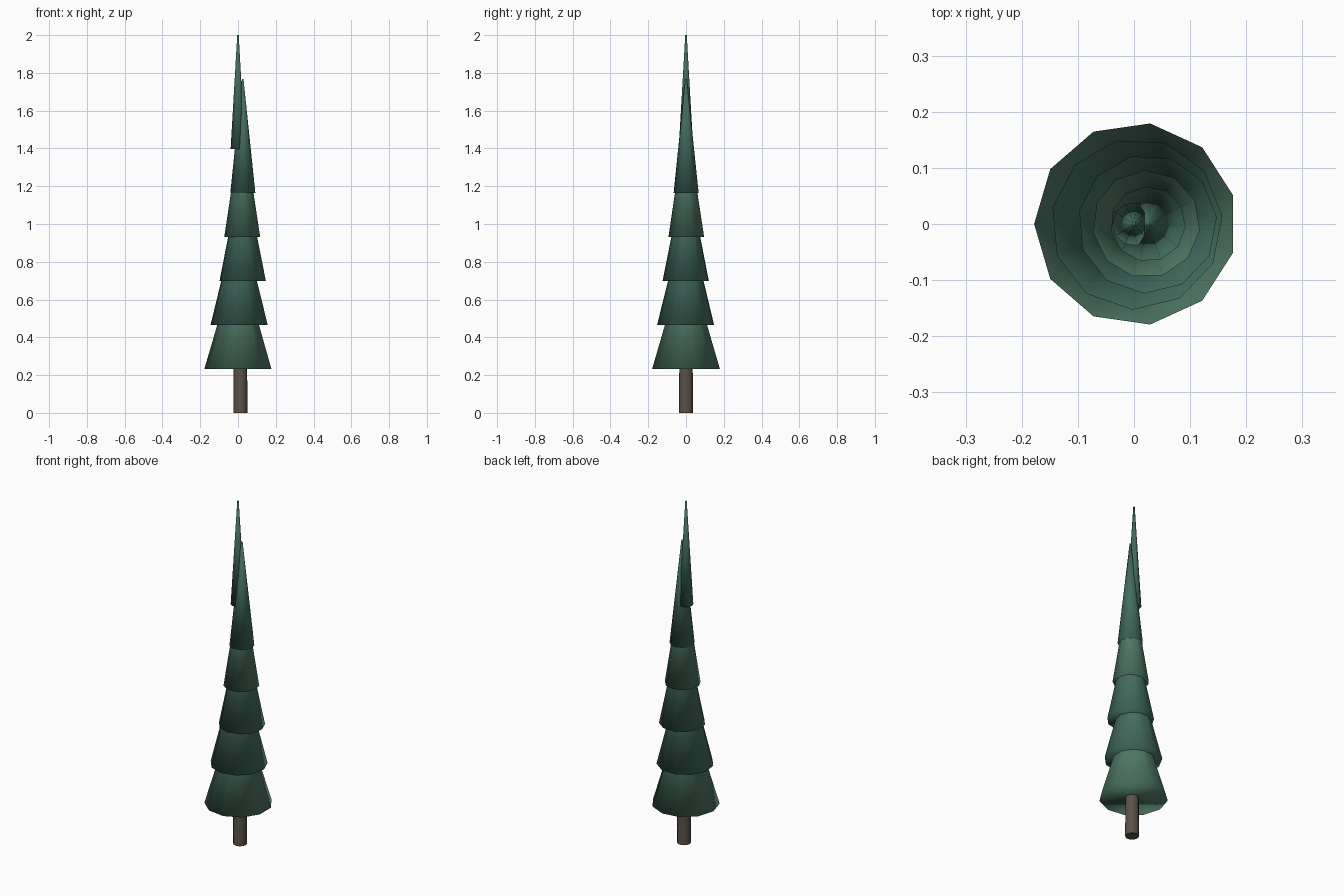
import bpy, math

if "Cube" in bpy.data.objects:
    bpy.data.objects.remove(bpy.data.objects["Cube"])

def mat(name, rgb):
    m = bpy.data.materials.new(name)
    m.diffuse_color = (*rgb, 1)
    m.use_nodes = True
    m.node_tree.nodes["Principled BSDF"].inputs["Base Color"].default_value = m.diffuse_color
    return m

light = mat("light_green", (0.075, 0.18, 0.125))
dark = mat("dark_green", (0.055, 0.15, 0.115))
bark = mat("bark", (0.105, 0.085, 0.065))

def frustum(name, x, z, r1, r2, h, sides, angle, material):
    # Bake the turn into the mesh by placing the cone with a vertex at 'angle'
    bpy.ops.mesh.primitive_cone_add(vertices=sides, radius1=r1, radius2=r2, depth=h,
                                    location=(x, 0, z + h / 2))
    o = bpy.context.object
    # Cone primitives start with a vertex on +y
    o.rotation_euler.z = math.radians(angle - 90)
    o.name = name
    o.data.materials.append(material)
    return o

# Trunk: slightly off-centre, its top hidden in the lowest tier
trunk = frustum("trunk", 0.013, 0, 0.037, 0.034, 0.5, 12, 90, bark)
bpy.ops.object.shade_smooth_by_angle(angle=math.radians(40))

# Foliage tiers: centre x, radius, vertex angle, material
tiers = [
    (0.003, 0.181, 180, light),
    (0.005, 0.153, 169, dark),
    (0.024, 0.124, 169, dark),
    (0.022, 0.096, 157, light),
    (0.025, 0.067, 159, dark),
    (0.000, 0.039, 180, dark),
]
for i, (x, r, a, m) in enumerate(tiers):
    frustum(f"foliage_tier_{i + 1}", x, 0.233 * (i + 1), r, 0.004, 0.603, 11, a, m)
    bpy.ops.object.shade_smooth()
